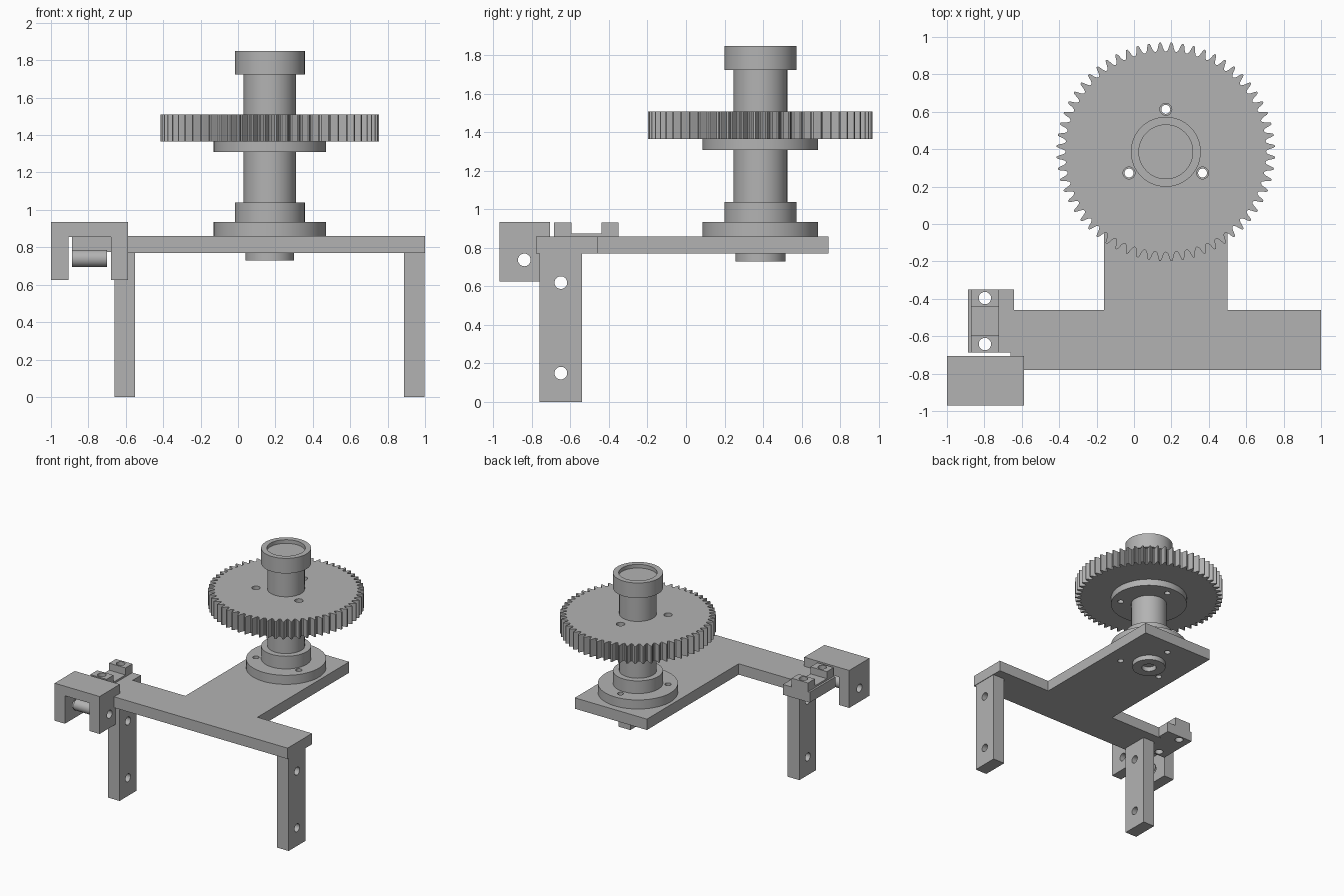
import bpy, bmesh
from math import sin, cos, pi, radians
from mathutils import Matrix, Vector

cube = bpy.data.objects.get("Cube")
if cube:
    bpy.data.objects.remove(cube, do_unlink=True)

grey = bpy.data.materials.new("plain grey")
grey.use_nodes = True
GREY = (0.45, 0.45, 0.45, 1)
grey.diffuse_color = GREY
grey.node_tree.nodes["Principled BSDF"].inputs["Base Color"].default_value = GREY

CX, CY = 0.17, 0.386          # spindle axis
BOLT_R = 0.227                # bolt circle
BOLTS = [(CX + BOLT_R * cos(radians(a)), CY + BOLT_R * sin(radians(a)))
         for a in (90, 210, 330)]


def finish(name, bm):
    bmesh.ops.recalc_face_normals(bm, faces=bm.faces)
    mesh = bpy.data.meshes.new(name)
    bm.to_mesh(mesh)
    bm.free()
    mesh.materials.append(grey)
    obj = bpy.data.objects.new(name, mesh)
    bpy.context.collection.objects.link(obj)
    return obj


def activate(obj):
    bpy.ops.object.select_all(action='DESELECT')
    obj.select_set(True)
    bpy.context.view_layer.objects.active = obj


def smooth(obj):
    activate(obj)
    bpy.ops.object.shade_smooth_by_angle(angle=radians(30))


def extrude(name, outline, z0, z1):
    bm = bmesh.new()
    face = bm.faces.new([bm.verts.new((x, y, z0)) for x, y in outline])
    top = bmesh.ops.extrude_face_region(bm, geom=[face])["geom"]
    bmesh.ops.translate(bm, vec=(0, 0, z1 - z0),
                        verts=[v for v in top if isinstance(v, bmesh.types.BMVert)])
    return finish(name, bm)


def box(name, x, y, z):
    return extrude(name, [(x[0], y[0]), (x[1], y[0]), (x[1], y[1]), (x[0], y[1])], *z)


def cylinder(name, centre, radius, depth, axis='Z', sides=32):
    bm = bmesh.new()
    turn = Matrix.Rotation(pi / 2, 4, 'Y') if axis == 'X' else Matrix()
    bmesh.ops.create_cone(bm, cap_ends=True, segments=sides, radius1=radius,
                          radius2=radius, depth=depth,
                          matrix=Matrix.Translation(centre) @ turn)
    return finish(name, bm)


def lathe(name, profile, sides=96):
    bm = bmesh.new()
    verts = [bm.verts.new((CX + r, CY, z)) for r, z in profile]
    edges = [bm.edges.new(pair) for pair in zip(verts, verts[1:])]
    bmesh.ops.spin(bm, geom=verts + edges, cent=(CX, CY, 0), axis=(0, 0, 1),
                   angle=2 * pi, steps=sides)
    bmesh.ops.remove_doubles(bm, verts=bm.verts, dist=1e-4)
    return finish(name, bm)


def drill(obj, points, radius, axis='Z'):
    for p in points:
        cutter = cylinder("drill", p, radius, 2.5 if axis == 'Z' else 0.6, axis)
        cutter.hide_render = True
        mod = obj.modifiers.new("hole", 'BOOLEAN')
        mod.operation, mod.solver, mod.object = 'DIFFERENCE', 'EXACT', cutter
        activate(obj)
        bpy.ops.object.modifier_apply(modifier=mod.name)
        bpy.data.objects.remove(cutter, do_unlink=True)
    smooth(obj)


# T-shaped base plate
plate = extrude("base_plate", [(-0.66, -0.78), (1, -0.78), (1, -0.46), (0.5, -0.46),
                               (0.5, 0.74), (-0.16, 0.74), (-0.16, -0.46),
                               (-0.66, -0.46)], 0.77, 0.86)
drill(plate, [(x, y, 1) for x, y in BOLTS], 0.024)

# Legs with two cross holes each
for name, x in (("right_leg", -0.66), ("left_leg", 0.888)):
    leg = box(name, (x, x + 0.108), (-0.76, -0.54), (0, 0.77))
    drill(leg, [(x + 0.05, -0.65, z) for z in (0.15, 0.62)], 0.033, 'X')

# Spindle: boss, two flanges, column and socketed top collar
spindle = lathe("spindle", [
    (0, 0.82), (0.057, 0.82), (0.057, 0.73), (0.13, 0.73), (0.13, 0.86),
    (0.3, 0.86), (0.3, 0.935), (0.187, 0.935), (0.187, 1.04), (0.14, 1.04),
    (0.14, 1.31), (0.3, 1.31), (0.3, 1.365), (0.14, 1.365), (0.14, 1.725),
    (0.187, 1.725), (0.187, 1.85), (0.144, 1.85), (0.144, 1.82), (0, 1.82)])
drill(spindle, [(x, y, 1) for x, y in BOLTS], 0.024)

# Spur gear
TEETH = 60
TOOTH = [(-0.5, 0.536), (-0.36, 0.54), (-0.25, 0.553), (-0.15, 0.574), (-0.07, 0.584),
         (0.07, 0.584), (0.15, 0.574), (0.25, 0.553), (0.36, 0.54)]
outline = []
for i in range(TEETH):
    for offset, r in TOOTH:
        a = 2 * pi * (i + 0.5 + offset) / TEETH
        outline.append((CX + r * cos(a), CY + r * sin(a)))
gear = extrude("spur_gear", outline, 1.365, 1.51)
drill(gear, [(x, y, 1) for x, y in BOLTS], 0.032)

# Side bracket: slab, thin pad and two drilled blocks
HOLES = [(-0.797, -0.396, 1), (-0.797, -0.642, 1)]
slab = extrude("bracket_slab", [(-0.888, -0.686), (-0.66, -0.686), (-0.66, -0.46),
                                (-0.642, -0.46), (-0.642, -0.35), (-0.888, -0.35)],
               0.775, 0.86)
drill(slab, HOLES, 0.033)
box("bracket_pad", (-0.872, -0.722), (-0.596, -0.44), (0.86, 0.875))
for name, y, hole in (("bracket_back_block", (-0.44, -0.35), HOLES[0]),
                      ("bracket_front_block", (-0.686, -0.596), HOLES[1])):
    drill(box(name, (-0.872, -0.722), y, (0.86, 0.933)), [hole], 0.033)

# Inverted U clamp, drilled through both arms
clamp = extrude("clamp", [(-1, 0.625), (-0.905, 0.625), (-0.905, 0.856), (-0.68, 0.856),
                          (-0.68, 0.625), (-0.588, 0.625), (-0.588, 0.935), (-1, 0.935)],
                0.706, 0.97)
clamp.data.transform(Matrix.Rotation(pi / 2, 4, 'X'))
drill(clamp, [(-0.79, -0.84, 0.738)], 0.033, 'X')

# Hollow roller between the clamp arms
roller = cylinder("clamp_roller", Vector((-0.794, -0.84, 0.74)), 0.046, 0.188, 'X')
drill(roller, [(-0.79, -0.84, 0.738)], 0.033, 'X')
